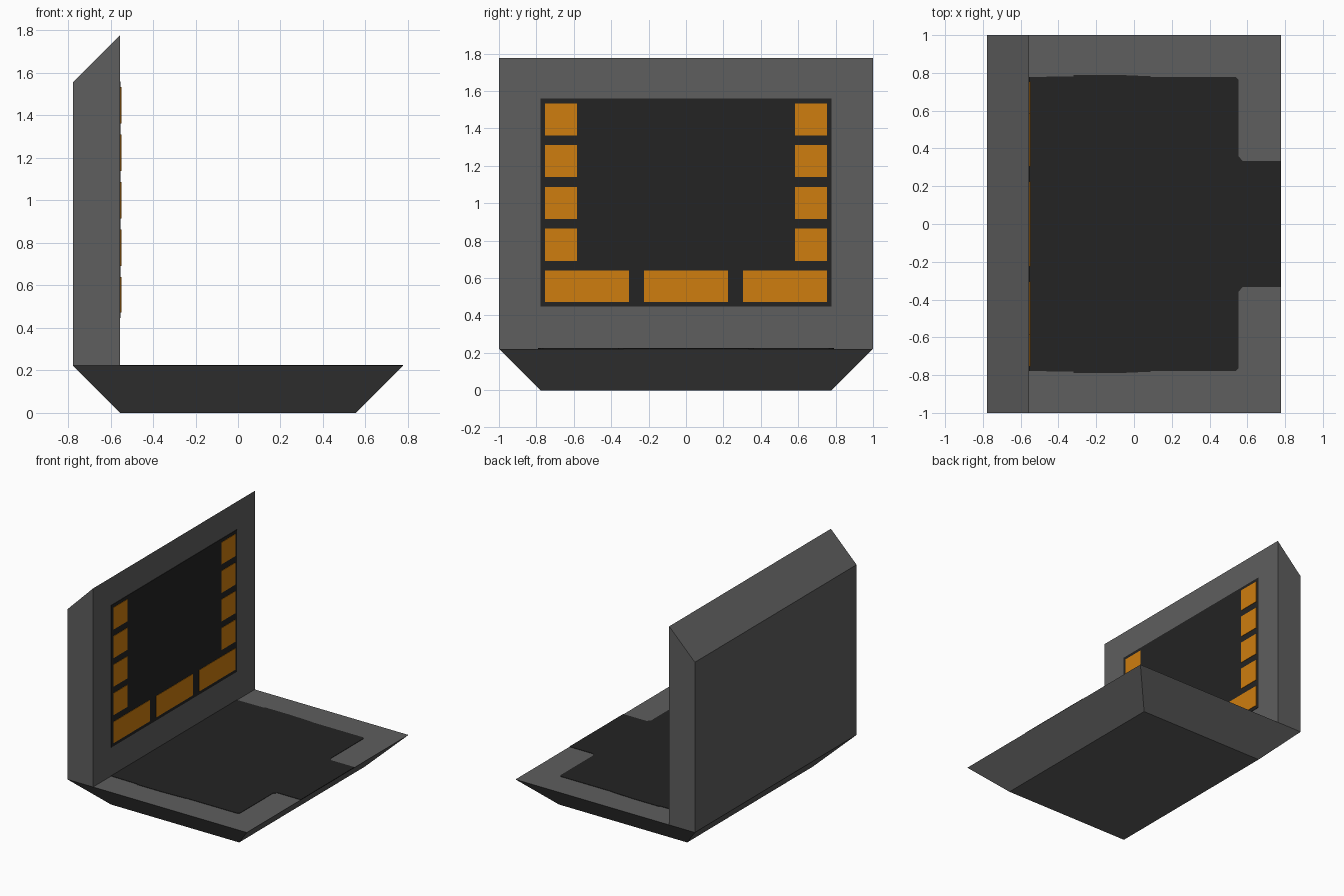
import bpy, bmesh

if "Cube" in bpy.data.objects:
    bpy.data.objects.remove(bpy.data.objects["Cube"])


def material(name, rgb):
    m = bpy.data.materials.new(name)
    m.diffuse_color = (*rgb, 1.0)
    m.use_nodes = True
    m.node_tree.nodes["Principled BSDF"].inputs["Base Color"].default_value = m.diffuse_color
    return m


GREY = material("case_grey", (0.112, 0.112, 0.112))
BLACK = material("panel_black", (0.0170, 0.0170, 0.0170))
ORANGE = material("icon_orange", (0.62, 0.205, 0.0045))


def finish(name, bm, mat):
    bmesh.ops.recalc_face_normals(bm, faces=bm.faces)
    mesh = bpy.data.meshes.new(name)
    bm.to_mesh(mesh)
    bm.free()
    mesh.materials.append(mat)
    obj = bpy.data.objects.new(name, mesh)
    bpy.context.collection.objects.link(obj)
    return obj


def prism(name, points, offset, mat):
    """Extrude a planar outline by an offset vector."""
    bm = bmesh.new()
    face = bm.faces.new([bm.verts.new(p) for p in points])
    ext = bmesh.ops.extrude_face_region(bm, geom=[face])["geom"]
    bmesh.ops.translate(bm, vec=offset,
                        verts=[e for e in ext if isinstance(e, bmesh.types.BMVert)])
    return finish(name, bm, mat)


X, Y, DECK, BEVEL = 0.777, 1.0, 0.222, 0.222
XI, YI = X - BEVEL, Y - BEVEL
PLATE = 0.003

# Base: a box whose underside is tapered inwards on all sides
bm = bmesh.new()
bmesh.ops.create_cube(bm, size=1)
for v in bm.verts:
    top = v.co.z > 0
    v.co.x = (X if top else XI) * (1 if v.co.x > 0 else -1)
    v.co.y = (Y if top else YI) * (1 if v.co.y > 0 else -1)
    v.co.z = DECK if top else 0
finish("base", bm, GREY)

# Lid: upright slab with a sloping top edge
lid_profile = [(-X, DECK), (-XI, DECK), (-XI, 1.777), (-X, 1.555)]
prism("lid", [(x, -Y, z) for x, z in lid_profile], (0, 2 * Y, 0), GREY)

# Keyboard panel: mirrored half outline with a touchpad tab to the front edge
half = [(-XI, 0.778), (-0.32, 0.782), (-0.32, 0.79), (-0.1, 0.79), (0.09, 0.782),
        (0.09, 0.778), (0.54, 0.778), (0.553, 0.765), (0.553, 0.36),
        (0.575, 0.333), (X, 0.333)]
outline = half + [(x, -y) for x, y in reversed(half)]
prism("keyboard_panel", [(x, y, DECK) for x, y in outline], (0, 0, PLATE), BLACK)


def screen_plate(name, y0, y1, z0, z1, thick, mat):
    pts = [(-XI, y0, z0), (-XI, y1, z0), (-XI, y1, z1), (-XI, y0, z1)]
    prism(name, pts, (thick, 0, 0), mat)


# Screen with orange icons
screen_plate("screen", -0.778, 0.778, 0.447, 1.56, PLATE, BLACK)
for i in range(4):
    z = 0.692 + i * 0.2235
    for label, y in (("left", -0.755), ("right", 0.582)):
        screen_plate(f"icon_{label}_{i + 1}", y, y + 0.173, z, z + 0.172, 2 * PLATE, ORANGE)
for i in range(3):
    y = -0.755 + i * 0.53
    screen_plate(f"bottom_bar_{i + 1}", y, y + 0.45, 0.473, 0.64, 2 * PLATE, ORANGE)
